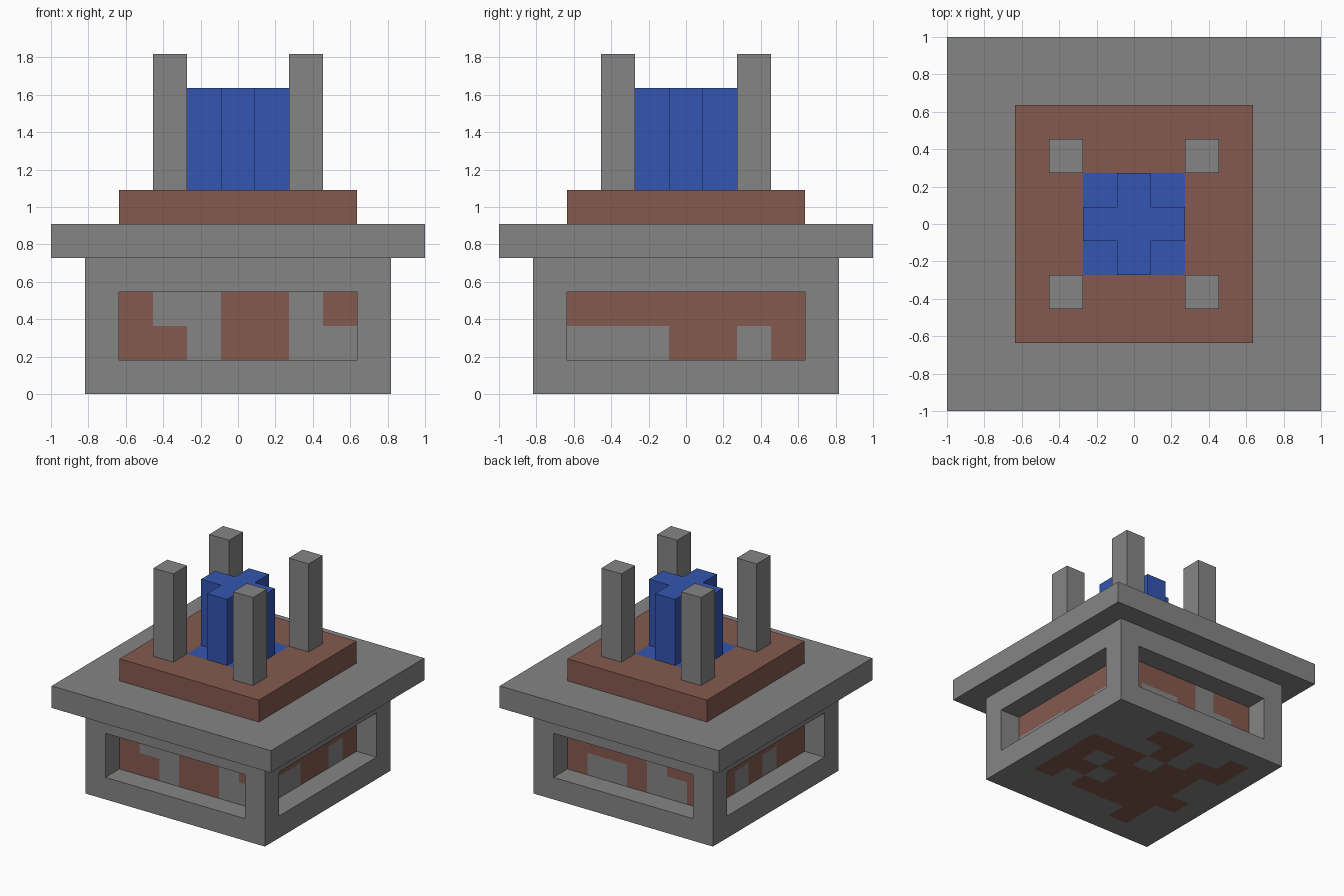
import bpy
import bmesh
from mathutils import Vector

U = 2 / 11  # one building cell; the widest slab is eleven cells

cube = bpy.data.objects.get("Cube")
if cube:
    bpy.data.objects.remove(cube, do_unlink=True)


def material(name, rgb):
    mat = bpy.data.materials.new(name)
    mat.use_nodes = True
    mat.diffuse_color = (*rgb, 1)
    mat.node_tree.nodes["Principled BSDF"].inputs["Base Color"].default_value = (*rgb, 1)
    return mat


STONE, CLAY, BLUE = range(3)
MATERIALS = [
    material("grey stone", (0.235, 0.235, 0.235)),
    material("red brown clay", (0.235, 0.102, 0.078)),
    material("bright blue", (0.034, 0.092, 0.44)),
]


def block(name, size, centre, colour, rule=None):
    """Box measured in cells, centre is x, y and bottom z.
    A rule splits every side into cells and picks each cell's colour."""
    bm = bmesh.new()
    size = Vector(size)
    middle = Vector((centre[0], centre[1], centre[2] + size.z / 2))
    for axis in range(3):
        a, b = (axis + 1) % 3, (axis + 2) % 3
        na, nb = (int(size[a]), int(size[b])) if rule else (1, 1)
        for sign in (-1, 1):
            for i in range(na):
                for j in range(nb):
                    corners = []
                    for di, dj in ((0, 0), (1, 0), (1, 1), (0, 1))[::sign]:
                        p = Vector()
                        p[axis] = sign * size[axis] / 2
                        p[a] = size[a] * ((i + di) / na - 0.5)
                        p[b] = size[b] * ((j + dj) / nb - 0.5)
                        corners.append(bm.verts.new((p + middle) * U))
                    face = bm.faces.new(corners)
                    face.material_index = colour
                    if rule:
                        normal = Vector()
                        normal[axis] = sign
                        local = face.calc_center_median() / U - middle
                        face.material_index = rule(local, normal)
    bmesh.ops.remove_doubles(bm, verts=bm.verts, dist=1e-5)
    mesh = bpy.data.meshes.new(name)
    bm.to_mesh(mesh)
    bm.free()
    for mat in MATERIALS:
        mesh.materials.append(mat)
    obj = bpy.data.objects.new(name, mesh)
    bpy.context.collection.objects.link(obj)
    return obj


# Inlay patterns: C is clay, a dot is stone; rows run from top to bottom
FRONT = ("C..CC.C", "CC.CC..")
RIGHT = ("CCCCCCC", "...CC.C")
BACK = ("CCCC.CC", "C..C..C")
LEFT = ("CCCCCCC", "CC.C.CC")
UNDERSIDE = (
    "..CC..C",
    "...C.CC",
    "CCC.CC.",
    "C.CCCC.",
    "CC.CCCC",
    "C.CCCC.",
    ".....C.",
)


def cell_colour(rows, across, down):
    """Colour of the pattern cell; outside the pattern it is stone."""
    col, row = int(across // 1), int(down // 1)
    inside = 0 <= row < len(rows) and 0 <= col < len(rows[0])
    return CLAY if inside and rows[row][col] == "C" else STONE


def core_rule(p, n):
    if n.z:
        return STONE
    rows = FRONT if n.y < 0 else BACK if n.y > 0 else RIGHT if n.x > 0 else LEFT
    across = Vector((0, 0, 1)).cross(n).dot(p) + 3.5
    return cell_colour(rows, across, 1 - p.z)


def underside_rule(p, n):
    return cell_colour(UNDERSIDE, 3.5 - p.x, 3.5 - p.y) if n.z < 0 else STONE


def plinth_rule(p, n):
    return BLUE if n.z > 0 and max(abs(p.x), abs(p.y)) < 1.5 else CLAY


# Base: floor, recessed inlaid core, corner posts and lintel
block("base_floor", (9, 9, 1), (0, 0, 0), STONE, underside_rule)
block("base_core", (7, 7, 2), (0, 0, 1), STONE, core_rule)
block("base_lintel", (9, 9, 1), (0, 0, 3), STONE)

# Overhanging slab and plinth with a blue square in its top
block("overhanging_slab", (11, 11, 1), (0, 0, 4), STONE)
block("plinth", (7, 7, 1), (0, 0, 5), CLAY, plinth_rule)

# Corner posts of the base and free-standing pillars on the plinth
for sx, side in ((-1, "right"), (1, "left")):
    for sy, end in ((-1, "front"), (1, "back")):
        block(f"base_post_{end}_{side}", (1, 1, 2), (4 * sx, 4 * sy, 1), STONE)
        block(f"pillar_{end}_{side}", (1, 1, 4), (2 * sx, 2 * sy, 6), STONE)

# Cross-shaped blue column
block("column_middle", (1, 3, 3), (0, 0, 6), BLUE)
for sx, side in ((-1, "right"), (1, "left")):
    block(f"column_arm_{side}", (1, 1, 3), (sx, 0, 6), BLUE)
